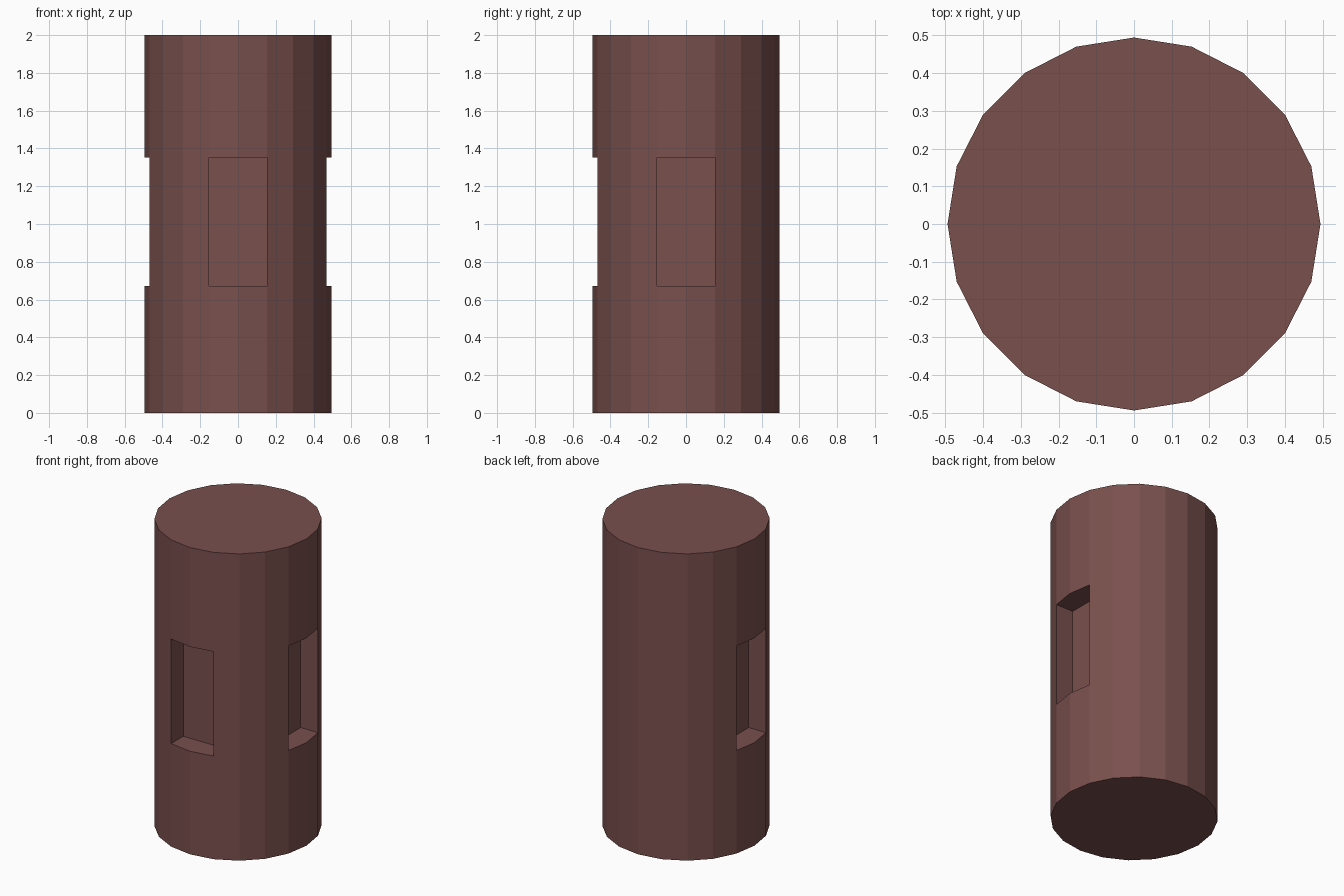
import bpy, bmesh, math
from mathutils import Vector

if "Cube" in bpy.data.objects:
    bpy.data.objects.remove(bpy.data.objects["Cube"])

SIDES, RADIUS = 20, 0.494
LEVELS = [0.0, 0.672, 1.353, 2.0]   # base, window sill, window head, top
DEPTH = 0.125                       # how far each window is sunk
WINDOWS = [0, 10, 15]               # corner at window centre: right, left, front

bm = bmesh.new()

# Rings of the pillar
rings = []
for z in LEVELS:
    ring = []
    for i in range(SIDES):
        a = 2 * math.pi * i / SIDES
        ring.append(bm.verts.new((RADIUS * math.cos(a), RADIUS * math.sin(a), z)))
    rings.append(ring)

# End caps
bm.faces.new(list(reversed(rings[0])))
bm.faces.new(rings[-1])

# Pillar sides, leaving two facets open at each window
open_facets = {f % SIDES for w in WINDOWS for f in (w - 1, w)}
for k in range(3):
    lo, hi = rings[k], rings[k + 1]
    for i in range(SIDES):
        if k == 1 and i in open_facets:
            continue
        j = (i + 1) % SIDES
        bm.faces.new((lo[i], lo[j], hi[j], hi[i]))

# Sunken windows: back, two jambs, sill and head
for w in WINDOWS:
    a = 2 * math.pi * w / SIDES
    inward = Vector((-math.cos(a), -math.sin(a), 0)) * DEPTH
    p, n = (w - 1) % SIDES, (w + 1) % SIDES
    lo, hi = rings[1], rings[2]
    lp, ln, hp, hn = [bm.verts.new(v.co + inward) for v in (lo[p], lo[n], hi[p], hi[n])]
    bm.faces.new((lp, ln, hn, hp))
    bm.faces.new((lo[p], lp, hp, hi[p]))
    bm.faces.new((ln, lo[n], hi[n], hn))
    bm.faces.new((lo[p], lo[w], lo[n], ln, lp))
    bm.faces.new((hp, hn, hi[n], hi[w], hi[p]))

bmesh.ops.recalc_face_normals(bm, faces=bm.faces)
mesh = bpy.data.meshes.new("pillar")
bm.to_mesh(mesh)
bm.free()

# Single reddish brown colour
mat = bpy.data.materials.new("reddish brown")
mat.diffuse_color = (0.19, 0.08, 0.075, 1)
mat.use_nodes = True
mat.node_tree.nodes["Principled BSDF"].inputs["Base Color"].default_value = mat.diffuse_color
mesh.materials.append(mat)
bpy.context.collection.objects.link(bpy.data.objects.new("pillar", mesh))
